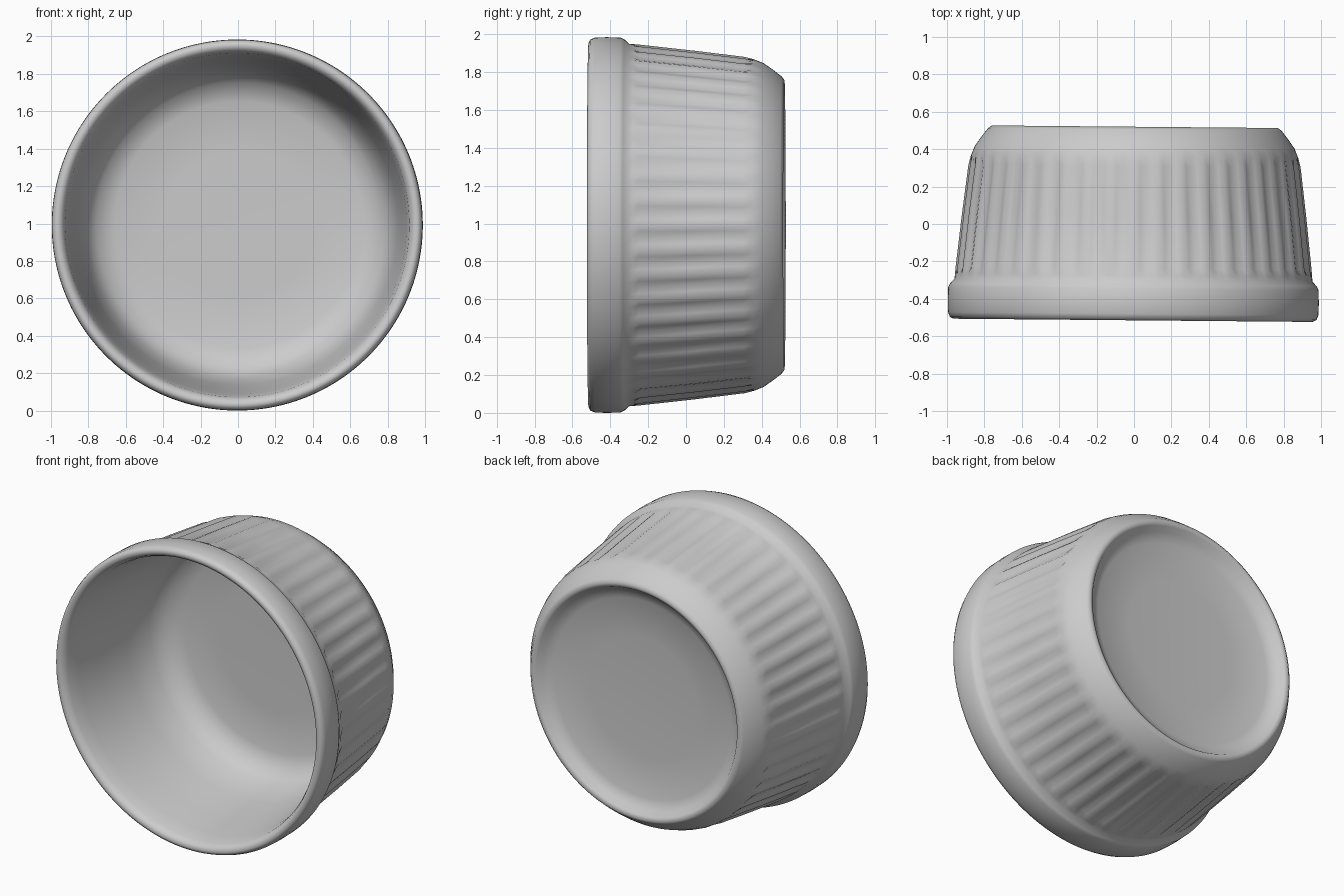
import bpy, bmesh, math
from mathutils import Matrix

if "Cube" in bpy.data.objects:
    bpy.data.objects.remove(bpy.data.objects["Cube"])

FLUTES, PER = 44, 4
SEG = FLUTES * PER

# Profile: radius, depth along y, groove depth of the flutes
PROFILE = [
    # inside floor and wall
    (0.40, 0.375, 0), (0.66, 0.37, 0), (0.76, 0.335, 0), (0.82, 0.24, 0),
    (0.855, 0.05, 0), (0.885, -0.20, 0), (0.905, -0.38, 0), (0.92, -0.47, 0),
    # rounded rim band
    (0.935, -0.502, 0), (0.96, -0.515, 0), (0.98, -0.505, 0), (0.99, -0.48, 0),
    (0.992, -0.42, 0), (0.99, -0.345, 0), (0.98, -0.325, 0), (0.957, -0.30, 0),
    # fluted outer wall
    (0.955, -0.275, 0), (0.952, -0.24, 0.02), (0.92, 0.05, 0.02),
    (0.888, 0.31, 0.018), (0.875, 0.36, 0),
    # rounded foot
    (0.855, 0.41, 0), (0.82, 0.46, 0), (0.785, 0.505, 0), (0.765, 0.52, 0),
    (0.74, 0.51, 0),
    # recessed underside
    (0.715, 0.475, 0), (0.65, 0.45, 0), (0.40, 0.435, 0),
]

bm = bmesh.new()
rings = []
for r, y, groove in PROFILE:
    ring = []
    for i in range(SEG):
        a = 2 * math.pi * i / SEG
        rr = r - groove * (0.5 - 0.5 * math.cos(a * FLUTES))
        ring.append(bm.verts.new((rr * math.cos(a), y, rr * math.sin(a))))
    rings.append(ring)
for lo, hi in zip(rings, rings[1:]):
    for i in range(SEG):
        j = (i + 1) % SEG
        bm.faces.new((lo[i], lo[j], hi[j], hi[i]))

# Close the floor and underside
for ring, y in ((rings[0], 0.378), (rings[-1], 0.43)):
    c = bm.verts.new((0, y, 0))
    for i in range(SEG):
        bm.faces.new((ring[i], ring[(i + 1) % SEG], c))
bmesh.ops.recalc_face_normals(bm, faces=bm.faces)

# Lay on its side with a very slight turn
bm.transform(Matrix.Translation((0, 0, 0.995)) @ Matrix.Rotation(-0.009, 4, 'Z'))
low = min(v.co.z for v in bm.verts)
bmesh.ops.translate(bm, verts=bm.verts, vec=(0, 0, -low))

mesh = bpy.data.meshes.new("ramekin_dish")
bm.to_mesh(mesh)
bm.free()
dish = bpy.data.objects.new("ramekin_dish", mesh)
bpy.context.collection.objects.link(dish)
bpy.context.view_layer.objects.active = dish
dish.select_set(True)
bpy.ops.object.shade_smooth_by_angle(angle=math.radians(60))
